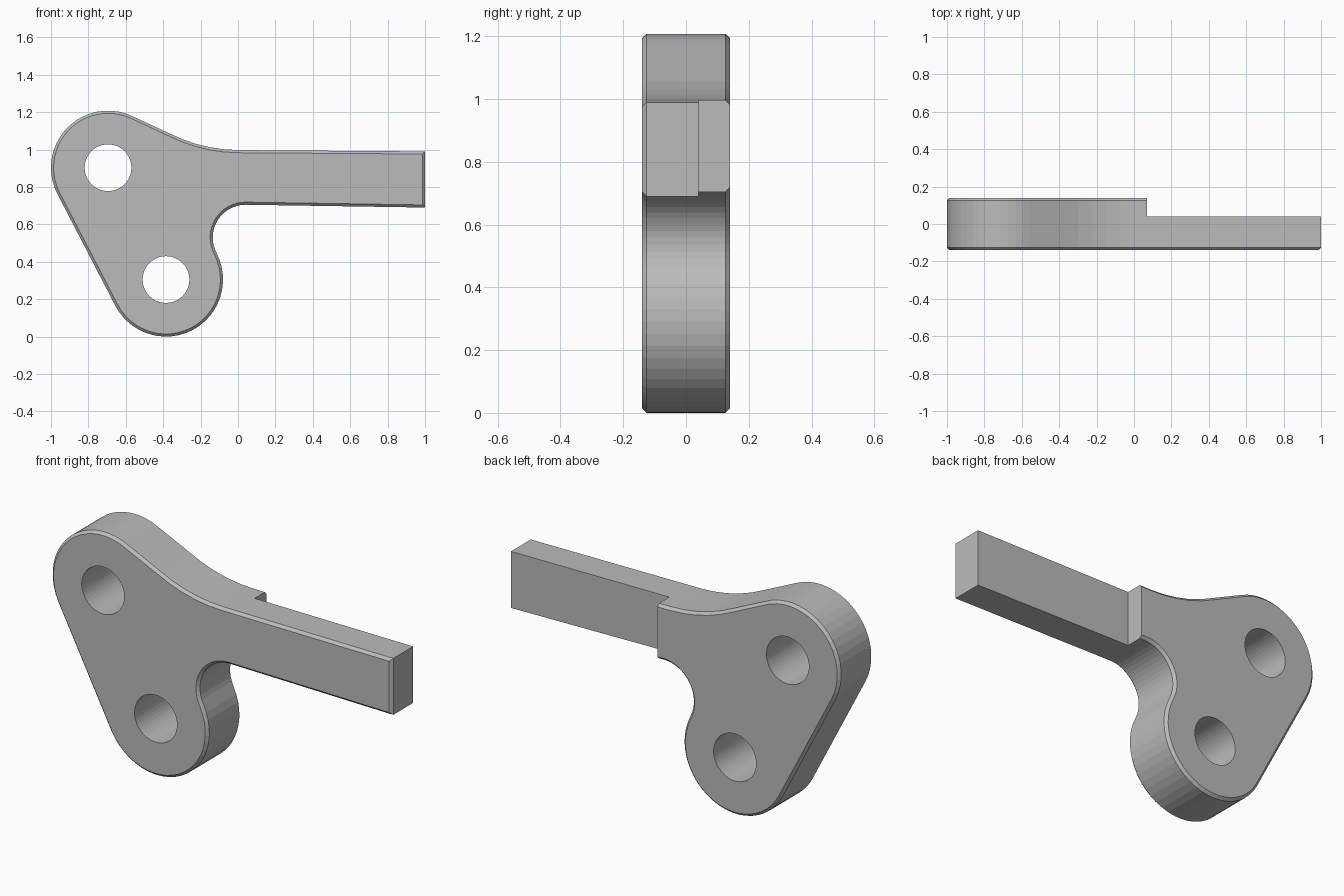
import bpy, bmesh
from math import radians, cos, sin, pi
from mathutils import Matrix

cube = bpy.data.objects.get("Cube")
if cube:
    bpy.data.objects.remove(cube, do_unlink=True)

UPPER, LOWER = (-0.695, 0.903), (-0.385, 0.305)
BOSS_R, HOLE_R, HALF, CHAMFER = 0.305, 0.125, 0.14, 0.014

grey = bpy.data.materials.new("grey metal")
grey.use_nodes = True
colour = (0.5, 0.5, 0.5, 1)
grey.diffuse_color = colour
grey.node_tree.nodes["Principled BSDF"].inputs["Base Color"].default_value = colour


def arc(centre, r, start, end, step=7.5):
    n = max(2, round(abs(end - start) / step))
    angles = [radians(start + (end - start) * i / n) for i in range(n + 1)]
    return [(centre[0] + r * cos(a), centre[1] + r * sin(a)) for a in angles]


def make_object(name, bm):
    bmesh.ops.recalc_face_normals(bm, faces=bm.faces)
    mesh = bpy.data.meshes.new(name)
    bm.to_mesh(mesh)
    bm.free()
    mesh.materials.append(grey)
    ob = bpy.data.objects.new(name, mesh)
    bpy.context.collection.objects.link(ob)
    return ob


# Outline of the lever, clockwise from the long slanted side
outline = arc(UPPER, BOSS_R, 207.4, 63)
outline += arc((0.01, 1.837), 0.84, 243, 269.5, 5)
outline += [(1, 0.99), (1, 0.69)]
outline += arc((0.04, 0.53), 0.175, 90, 207.4)
outline += arc(LOWER, BOSS_R, 27.4, -152.6)[1:]

# Extruded plate with chamfered front and back rims
bm = bmesh.new()
front = bm.faces.new([bm.verts.new((x, -HALF, z)) for x, z in outline])
back = bmesh.ops.extrude_face_region(bm, geom=[front], use_keep_orig=True)
bmesh.ops.translate(bm, vec=(0, 2 * HALF, 0),
                    verts=[g for g in back["geom"] if isinstance(g, bmesh.types.BMVert)])
bmesh.ops.recalc_face_normals(bm, faces=bm.faces)
rims = [e for e in bm.edges if abs(e.verts[0].co.y - e.verts[1].co.y) < 0.01]
bmesh.ops.bevel(bm, geom=rims, offset=CHAMFER, offset_type='OFFSET',
                segments=1, affect='EDGES')
lever = make_object("lever_arm", bm)

# Cutters for the two pivot holes and the step behind the bar
cutters = []
for name, (x, z) in (("upper_hole", UPPER), ("lower_hole", LOWER)):
    bm = bmesh.new()
    bmesh.ops.create_cone(bm, cap_ends=True, segments=48, radius1=HOLE_R, radius2=HOLE_R,
                          depth=1, matrix=Matrix.Translation((x, 0, z)) @ Matrix.Rotation(pi / 2, 4, 'X'))
    cutters.append(make_object(name, bm))
bm = bmesh.new()
bmesh.ops.create_cube(bm, size=1, matrix=Matrix.Translation((0.57 + 0.1, 0.54, 0.85)) @ Matrix.Diagonal((1.2, 1, 1, 1)))
cutters.append(make_object("bar_step", bm))

bpy.context.view_layer.objects.active = lever
for cutter in cutters:
    mod = lever.modifiers.new(cutter.name, 'BOOLEAN')
    mod.operation, mod.solver, mod.object = 'DIFFERENCE', 'EXACT', cutter
    cutter.hide_render = True
    bpy.ops.object.modifier_apply(modifier=mod.name)
    bpy.data.objects.remove(cutter, do_unlink=True)
